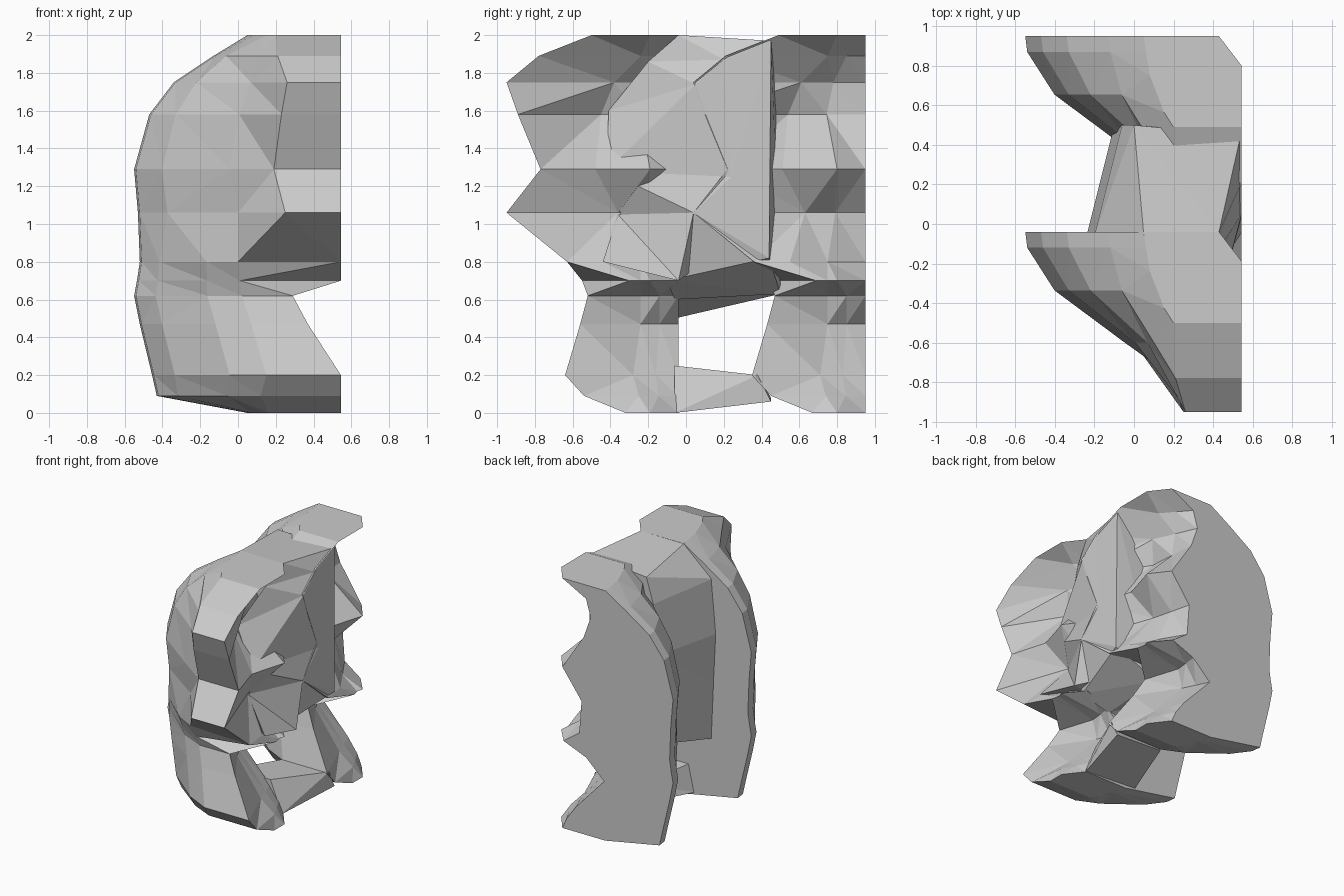
import bpy, bmesh

BACK = -0.04      # flat rear plane of the front mask
STEP = 0.99       # spacing between the two masks


def loft(name, rings, dy=0.0):
    """Skin a stack of equal-sized rings with flat facets and capped ends."""
    bm = bmesh.new()
    vs = [[bm.verts.new((x, y + dy, z)) for x, y, z in r] for r in rings]
    n = len(rings[0])
    for a, b in zip(vs, vs[1:]):
        for i in range(n):
            j = (i + 1) % n
            bm.faces.new((a[i], a[j], b[j], b[i]))
    bm.faces.new(vs[0])
    bm.faces.new(vs[-1])
    bmesh.ops.triangulate(bm, faces=bm.faces)
    bmesh.ops.recalc_face_normals(bm, faces=bm.faces)
    me = bpy.data.meshes.new(name)
    bm.to_mesh(me)
    bm.free()
    ob = bpy.data.objects.new(name, me)
    bpy.context.collection.objects.link(ob)
    return ob


def mask_ring(z, xl, xf, yf, xr, yr, xs, ys, xb):
    """Outline of one level: rear left, cheek, front, inner side, rear right."""
    yc = max(yf * 0.85, -0.6)
    w = xf - xl
    # levels that reach far right at the rear end in a sharp ridge
    ridge = (0.545, -0.19, z) if xb > 0.4 else ((xs + xb) / 2, (ys + BACK) / 2, z)
    return [(xl, BACK, z), (xl + 0.01, -0.12, z), (xl + 0.2 * w, yc * 0.56, z),
            (xl + 0.68 * w, yc, z), (xf, yf, z), (xr, yr, z),
            (xs, ys, z), ridge, (xb, BACK, z)]


# Half mask: z, left edge, front corner x/y, right front x/y, side hollow x/y, rear right x
levels = [
    (2.00, 0.05, 0.20, -0.50, 0.545, -0.50, 0.545, -0.44, 0.43),
    (1.89, -0.13, 0.21, -0.78, 0.545, -0.78, 0.39, -0.24, 0.22),
    (1.75, -0.34, 0.26, -0.95, 0.545, -0.95, 0.33, -0.38, 0.18),
    (1.58, -0.47, 0.23, -0.89, 0.545, -0.89, 0.27, -0.45, 0.24),
    (1.29, -0.55, 0.19, -0.77, 0.545, -0.77, 0.46, -0.48, 0.43),
    (1.06, -0.53, 0.25, -0.95, 0.545, -0.95, 0.34, -0.36, 0.26),
    (0.80, -0.52, 0.00, -0.60, 0.545, -0.63, 0.52, -0.44, 0.28),
    (0.70, -0.535, 0.01, -0.55, 0.545, -0.30, 0.53, -0.24, 0.42),
    (0.62, -0.55, 0.02, -0.52, 0.29, -0.52, 0.20, -0.24, 0.22),
    (0.47, -0.52, 0.07, -0.56, 0.37, -0.56, 0.16, -0.24, 0.06),
    (0.20, -0.455, 0.15, -0.64, 0.545, -0.64, 0.40, -0.28, 0.31),
    (0.09, -0.43, 0.12, -0.54, 0.545, -0.54, 0.50, -0.25, 0.39),
    (0.00, 0.05, 0.16, -0.32, 0.545, -0.32, 0.545, -0.24, 0.43),
]
rings = [mask_ring(*l) for l in levels]
loft("front_mask", rings)
loft("rear_mask", rings, STEP)

# Upper bridge: left wall, then the right side reaching from the front mask's
# hollow to the leading edge of the rear mask
near = [(0.05, -0.06, 2.0), (-0.2, -0.06, 1.78), (-0.24, -0.06, 1.35),
        (-0.22, -0.06, 0.95), (-0.2, -0.06, 0.5), (0.2, -0.06, 0.6),
        (0.42, -0.1, 0.7), (0.34, -0.34, 1.04), (0.42, -0.42, 1.28),
        (0.28, -0.41, 1.6), (0.38, -0.2, 1.86), (0.43, -0.04, 2.0)]
far = [(0.0, 0.5, 1.95), (-0.06, 0.5, 1.75), (-0.1, 0.5, 1.35),
       (-0.09, 0.5, 0.95), (-0.08, 0.5, 0.63), (0.2, 0.5, 0.63),
       (0.545, 0.44, 0.82), (0.545, 0.04, 1.06), (0.545, 0.24, 1.25),
       (0.545, 0.05, 1.74), (0.54, 0.2, 1.87), (0.54, 0.45, 1.97)]
loft("upper_bridge", [near, far])

# Cheek wedge between the front mask's mouth corner and the rear mask
loft("cheek_wedge", [
    [(0.545, -0.44, 0.8), (0.34, -0.36, 1.05), (0.25, -0.2, 0.8)],
    [(0.545, -0.04, 0.7), (0.545, 0.04, 1.06), (0.3, 0.1, 0.8)]])

# Lower bridge under the see-through gap
loft("lower_bridge", [
    [(-0.05, -0.06, 0.03), (0.0, -0.06, 0.25), (0.33, -0.06, 0.25), (0.43, -0.06, 0.0)],
    [(0.12, 0.45, 0.08), (0.15, 0.38, 0.2), (0.54, 0.38, 0.2), (0.54, 0.45, 0.06)]])
